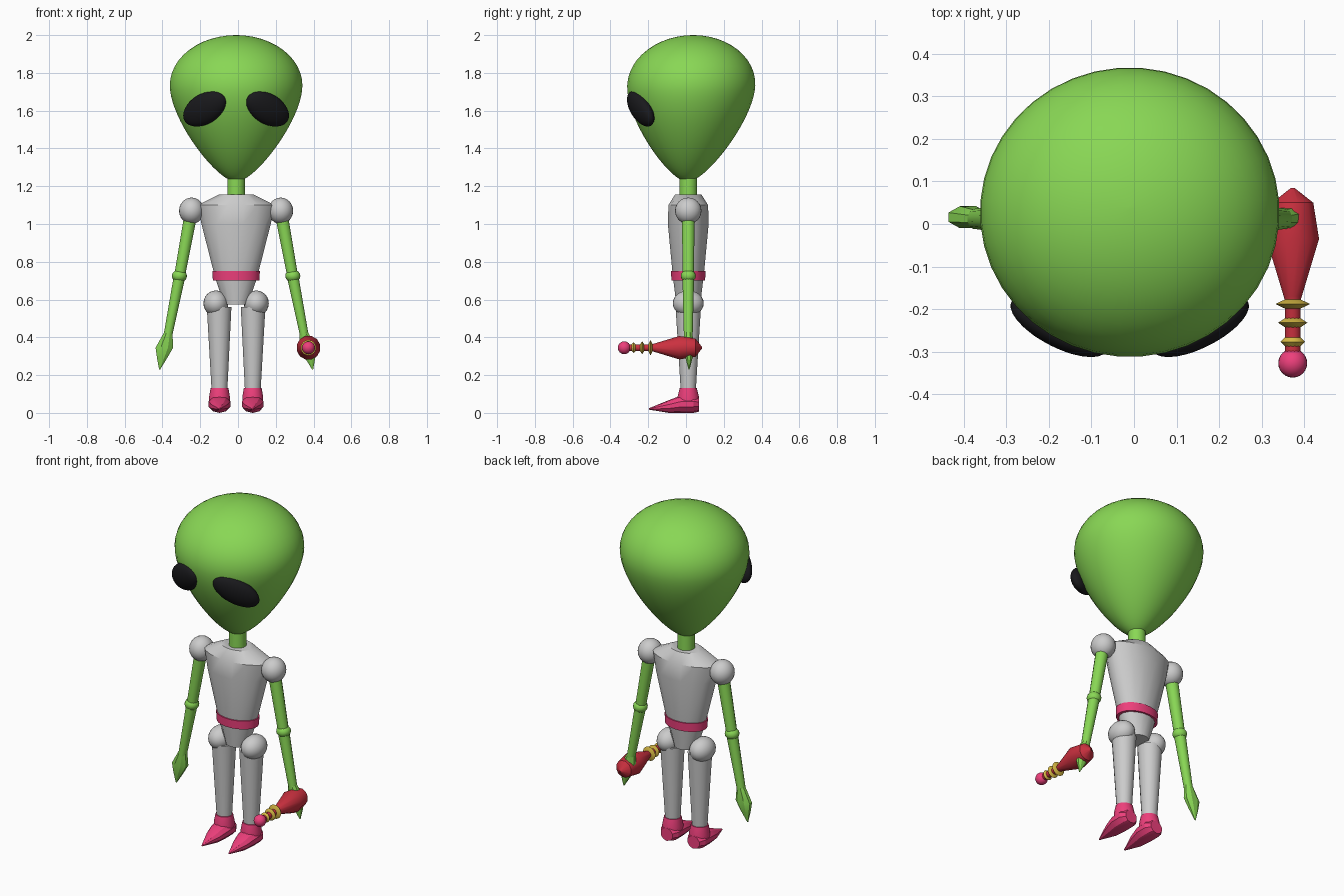
import bpy, bmesh
from math import sin, cos, pi, radians
from mathutils import Vector, Matrix

if "Cube" in bpy.data.objects:
    bpy.data.objects.remove(bpy.data.objects["Cube"])

CX, CY = -0.01, 0.012   # body axis


def material(name, rgb):
    m = bpy.data.materials.new(name)
    m.diffuse_color = (*rgb, 1)
    m.use_nodes = True
    m.node_tree.nodes["Principled BSDF"].inputs["Base Color"].default_value = m.diffuse_color
    return m


GREEN = material("skin_green", (0.25, 0.68, 0.09))
PINK = material("pink", (0.85, 0.05, 0.2))
RED = material("red", (0.6, 0.03, 0.05))
GOLD = material("gold", (0.7, 0.5, 0.06))
BLACK = material("black", (0.01, 0.01, 0.012))


def finish(name, bm, mat, angle):
    bmesh.ops.recalc_face_normals(bm, faces=bm.faces)
    me = bpy.data.meshes.new(name)
    bm.to_mesh(me)
    bm.free()
    ob = bpy.data.objects.new(name, me)
    bpy.context.collection.objects.link(ob)
    if mat:
        me.materials.append(mat)
    bpy.ops.object.select_all(action='DESELECT')
    ob.select_set(True)
    bpy.context.view_layer.objects.active = ob
    bpy.ops.object.shade_smooth_by_angle(angle=radians(angle))
    return ob


def loft(name, rings, n=16, mat=None, angle=35, axis='Z'):
    """Skin of elliptical rings (x, y, z, half width, half depth) along z or y."""
    bm = bmesh.new()
    loops = []
    for x, y, z, a, b in rings:
        loop = []
        for i in range(n):
            t = 2 * pi * (i + 0.5) / n
            u, v = a * cos(t), b * sin(t)
            loop.append(bm.verts.new((x + u, y + v, z) if axis == 'Z' else (x + u, y, z + v)))
        loops.append(loop)
    for p, q in zip(loops, loops[1:]):
        for i in range(n):
            j = (i + 1) % n
            bm.faces.new((p[i], p[j], q[j], q[i]))
    bm.faces.new(loops[0])
    bm.faces.new(loops[-1])
    return finish(name, bm, mat, angle)


def ball(name, loc, radii, mat=None, rot=Matrix(), seg=24):
    bm = bmesh.new()
    bmesh.ops.create_uvsphere(bm, u_segments=seg, v_segments=seg // 2, radius=1,
                              matrix=Matrix.Translation(loc) @ rot @ Matrix.Diagonal((*radii, 1)))
    return finish(name, bm, mat, 60)


# Head: teardrop, dome above and tapered curve below
prof = [(0.352 * sin(a), 1.734 + 0.266 * cos(a)) for a in (pi / 2 * max(k, 0.1) / 12 for k in range(12))]
P = [Vector(p) for p in ((0.352, 1.734), (0.352, 1.55), (0.10, 1.225), (0.004, 1.225))]
for k in range(21):
    t = k / 20
    q = (1-t)**3 * P[0] + 3*t*(1-t)**2 * P[1] + 3*t*t*(1-t) * P[2] + t**3 * P[3]
    prof.append((q.x, q.y))
loft("head", [(CX, 0.008 + 0.03 * (z - 1.225) / 0.775, z, r, r * 0.966) for r, z in prof],
     40, GREEN, 60)

# Neck, torso and belt
loft("neck", [(CX, CY, 1.13, 0.047, 0.047), (CX, CY, 1.25, 0.047, 0.047)], 20, GREEN)
loft("torso", [(CX, CY, z, a, b) for z, a, b in (
    (0.575, 0.065, 0.065), (0.70, 0.108, 0.08), (0.75, 0.122, 0.086),
    (1.00, 0.187, 0.11), (1.10, 0.208, 0.107), (1.155, 0.095, 0.072))], 16)
loft("belt", [(CX, CY, 0.70, 0.124, 0.09), (CX, CY, 0.75, 0.127, 0.092)], 24, PINK)

for s, side in ((-1, "left"), (1, "right")):
    def X(d):
        return CX + s * d

    # Slanted eye lying on the head surface
    major = Vector((s * 0.21, 0.12, -0.13)).normalized()
    nrm = Vector((s * 0.5, -0.78, -0.35))
    nrm = (nrm - major * nrm.dot(major)).normalized()
    rot = Matrix((major, nrm.cross(major), nrm)).transposed().to_4x4()
    ball("eye_" + side, (X(0.166), -0.24, 1.61), (0.137, 0.08, 0.046), BLACK, rot, 32)

    # Shoulder, arm, elbow and pointed hand
    ball("shoulder_" + side, (X(0.236), CY, 1.07), (0.066, 0.07, 0.07))
    loft("upper_arm_" + side, [(X(0.236), CY, 1.07, 0.036, 0.036),
                               (X(0.30), CY, 0.72, 0.03, 0.03)], 12, GREEN)
    ball("elbow_" + side, (X(0.30), CY, 0.725), (0.04, 0.04, 0.034), GREEN, seg=16)
    loft("forearm_" + side, [(X(0.30), CY, 0.72, 0.032, 0.032),
                             (X(0.362), CY, 0.405, 0.024, 0.024)], 12, GREEN)
    loft("hand_" + side, [(X(0.358), CY, 0.43, 0.023, 0.023),
                          (X(0.38), CY + 0.004, 0.345, 0.05, 0.028),
                          (X(0.392), CY + 0.004, 0.29, 0.029, 0.02),
                          (X(0.405), CY + 0.004, 0.23, 0.003, 0.003)], 8, GREEN, 25)

    # Hip, leg and boot with pointed toe
    ball("hip_" + side, (X(0.107), CY, 0.58), (0.066, 0.082, 0.068))
    loft("leg_" + side, [(X(0.088), CY, 0.08, 0.04, 0.038),
                         (X(0.090), CY, 0.56, 0.066, 0.068)], 20)
    loft("boot_cuff_" + side, [(X(0.088), CY, 0.06, 0.056, 0.058),
                               (X(0.088), CY, 0.085, 0.056, 0.058),
                               (X(0.088), CY, 0.132, 0.048, 0.046)], 16, PINK)
    loft("boot_foot_" + side, [(X(0.088), y, z, a, b) for y, z, a, b in (
        (0.07, 0.045, 0.04, 0.038), (0.04, 0.047, 0.06, 0.047), (-0.025, 0.046, 0.06, 0.046),
        (-0.09, 0.034, 0.045, 0.034), (-0.195, 0.021, 0.004, 0.004))], 10, PINK, 30, 'Y')

# Ray blaster held at the right hand
GX, GZ = 0.373, 0.345
loft("blaster_body", [(GX, y, GZ, r, r) for y, r in (
    (0.085, 0.004), (0.05, 0.05), (-0.035, 0.064), (-0.17, 0.022),
    (-0.18, 0.019), (-0.31, 0.019))], 12, RED, 32, 'Y')
for i, (y, r) in enumerate(((-0.188, 0.041), (-0.232, 0.035), (-0.277, 0.029))):
    loft(f"blaster_ring_{i + 1}", [(GX, y + 0.011, GZ, 0.018, 0.018), (GX, y, GZ, r, r),
                                   (GX, y - 0.011, GZ, 0.018, 0.018)], 20, GOLD, 40, 'Y')
ball("blaster_tip", (GX, -0.327, GZ), (0.034, 0.034, 0.034), PINK)
